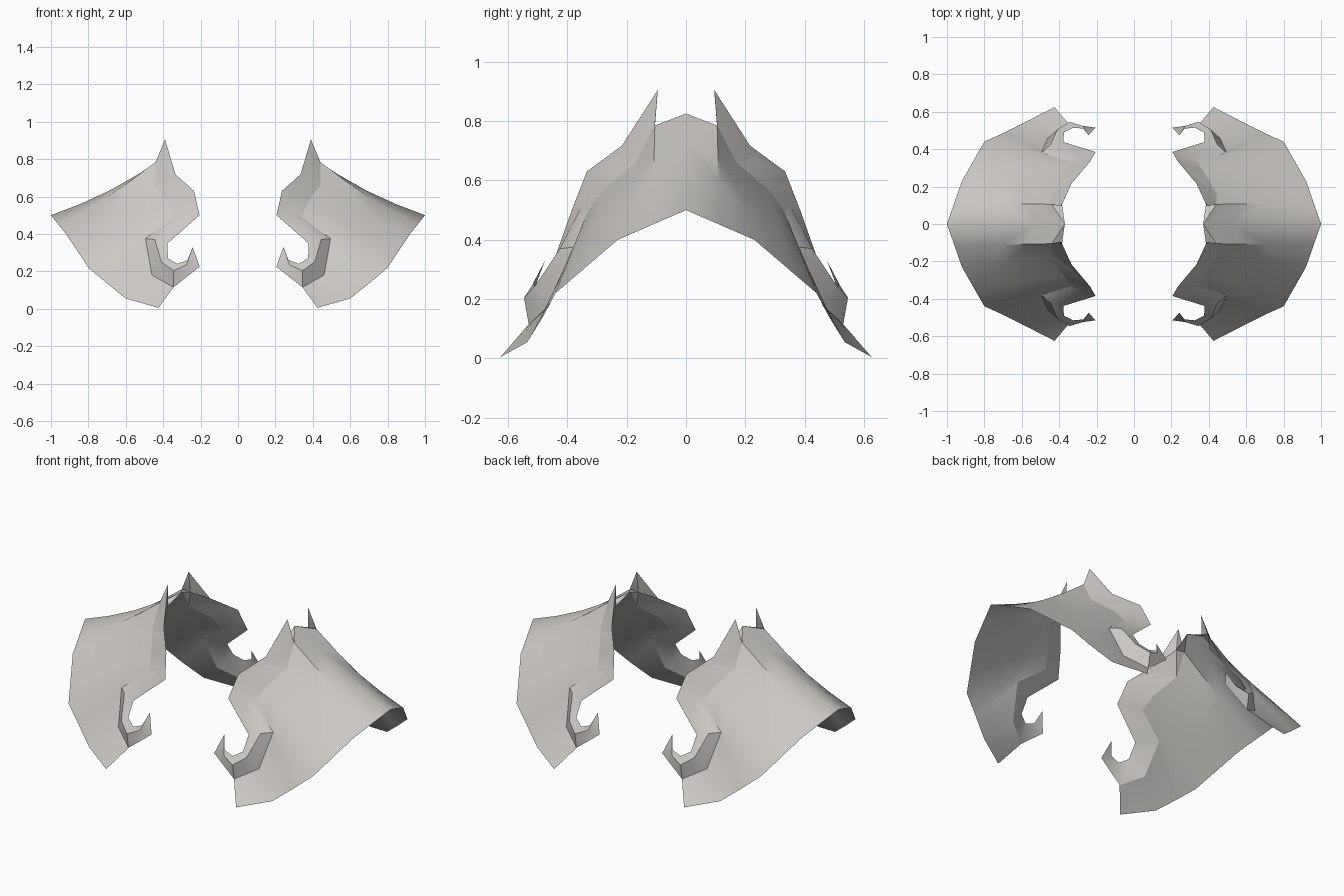
import bpy, bmesh, math
from mathutils import Vector

cube = bpy.data.objects.get("Cube")
if cube:
    bpy.data.objects.remove(cube, do_unlink=True)

# Single warm grey metal
metal = bpy.data.materials.new("warm grey metal")
metal.use_nodes = True
colour = (0.6, 0.58, 0.555, 1)
metal.diffuse_color = colour
metal.node_tree.nodes["Principled BSDF"].inputs["Base Color"].default_value = colour


def finish(bm, name, closed):
    """Turn one quarter into a smooth object mirrored to all four quarters."""
    bmesh.ops.remove_doubles(bm, verts=bm.verts, dist=0.001)
    bmesh.ops.recalc_face_normals(bm, faces=bm.faces)
    if not closed and sum(f.normal.z for f in bm.faces) < 0:
        bmesh.ops.reverse_faces(bm, faces=bm.faces)
    mesh = bpy.data.meshes.new(name)
    bm.to_mesh(mesh)
    bm.free()
    mesh.materials.append(metal)
    obj = bpy.data.objects.new(name, mesh)
    bpy.context.collection.objects.link(obj)
    bpy.ops.object.select_all(action='DESELECT')
    obj.select_set(True)
    bpy.context.view_layer.objects.active = obj
    bpy.ops.object.shade_smooth_by_angle(angle=math.radians(35))
    mirror = obj.modifiers.new("four quarters", 'MIRROR')
    mirror.use_axis = (True, True, False)
    mirror.merge_threshold = 0.001
    return obj


def face(bm, *points):
    """Add a face, dropping repeated corners."""
    corners = []
    for p in points:
        if all((Vector(p) - Vector(q)).length > 0.001 for q in corners):
            corners.append(p)
    if len(corners) > 2:
        bm.faces.new([bm.verts.new(p) for p in corners])


def strip(bm, first, second):
    """Bridge two chains of equal length."""
    for i in range(len(first) - 1):
        face(bm, first[i], first[i + 1], second[i + 1], second[i])


# Chains that run from the upper spike down to the hook
spike = (.39, -.095, .905)
hook_tip = (.243, -.475, .33)
neck = (.385, -.105, .78)
ridge_top = (.37, 0, .825)

seam = [(.44, -.105, .785), (.44, -.17, .66), (.37, -.283, .565),
        (.34, -.334, .49), (.495, -.38, .375), (.46, -.46, .18),
        (.345, -.53, .115), (.205, -.515, .225), hook_tip]
crest = [spike, (.395, -.16, .75), (.325, -.27, .63),
         (.28, -.355, .508), (.445, -.425, .37), (.41, -.505, .25),
         (.345, -.546, .204), (.275, -.525, .235), hook_tip]
lip = [spike, (.334, -.216, .717), (.235, -.334, .63),
       (.206, -.385, .5), (.377, -.438, .35), (.375, -.49, .27),
       (.325, -.515, .24), (.27, -.51, .26), hook_tip]
hem = [(1, 0, .5), (.96, -.115, .45), (.92, -.23, .4), (.86, -.335, .31),
       (.8, -.44, .22), (.7, -.485, .135), (.6, -.535, .055), (.425, -.625, .005)]

# Shoulder plate: lofted sheet from the seam to the hem, sagging along the ridge
inner = [ridge_top] + seam[:7]
rows = []
steps = 4
for k in range(steps + 1):
    t = k / steps
    row = []
    for i, (a, b) in enumerate(zip(inner, hem)):
        p = Vector(a).lerp(Vector(b), t)
        p.z -= 0.03 * math.sin(math.pi * t) * max(0, 1 - i / 3)
        row.append(tuple(p))
    rows.append(row)

bm = bmesh.new()
for upper, lower in zip(rows, rows[1:]):
    strip(bm, upper, lower)
face(bm, ridge_top, neck, seam[0])
finish(bm, "shoulder_plate", False)

# Raised trim: outer wall, front face and back, ending in a spike and a hook
bm = bmesh.new()
strip(bm, seam, crest)
strip(bm, crest, lip)
strip(bm, lip[1:], seam[1:])
face(bm, spike, seam[0], neck)
face(bm, spike, neck, lip[1])
face(bm, neck, seam[0], seam[1])
face(bm, neck, seam[1], lip[1])
finish(bm, "hooked_trim", True)
